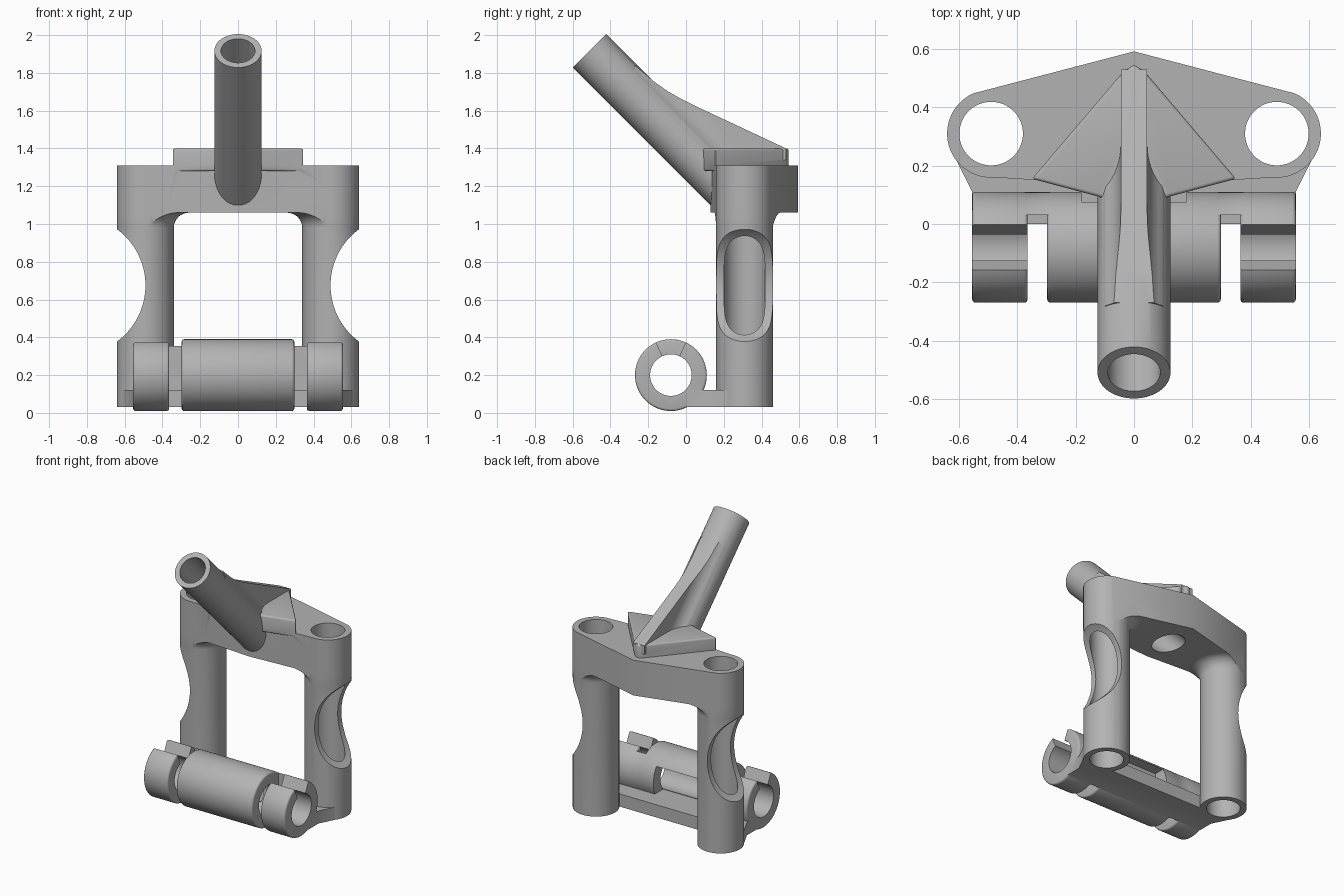
import bpy, bmesh, math
from mathutils import Matrix, Vector

cube = bpy.data.objects.get("Cube")
if cube:
    bpy.data.objects.remove(cube, do_unlink=True)

X, Y, Z = Vector((1, 0, 0)), Vector((0, 1, 0)), Vector((0, 0, 1))
steel = bpy.data.materials.new("grey_metal")
steel.use_nodes = True
GREY = (0.45, 0.45, 0.45, 1)
steel.diffuse_color = GREY
steel.node_tree.nodes["Principled BSDF"].inputs["Base Color"].default_value = GREY


def finish(name, bm, bevel=0, min_angle=60):
    """Bevel sharp edges, then turn the bmesh into an object."""
    bmesh.ops.recalc_face_normals(bm, faces=bm.faces)
    if bevel:
        sharp = [e for e in bm.edges if e.calc_face_angle(0) > math.radians(min_angle)]
        bmesh.ops.bevel(bm, geom=sharp, offset=bevel, segments=3, profile=0.5, affect='EDGES')
    mesh = bpy.data.meshes.new(name)
    bm.to_mesh(mesh)
    bm.free()
    ob = bpy.data.objects.new(name, mesh)
    bpy.context.collection.objects.link(ob)
    mesh.materials.append(steel)
    return ob


def rod(name, r, a, b, bevel=0, sides=64):
    a, b = Vector(a), Vector(b)
    bm = bmesh.new()
    turn = (b - a).to_track_quat('Z', 'Y').to_matrix().to_4x4()
    bmesh.ops.create_cone(bm, cap_ends=True, segments=sides, radius1=r, radius2=r,
                          depth=(b - a).length, matrix=Matrix.Translation((a + b) / 2) @ turn)
    return finish(name, bm, bevel)


def prism(name, pts, u, v, lo, hi, origin=(0, 0, 0), bevel=0):
    """Extrude a 2D outline drawn on the u, v axes along their normal."""
    u, v, o = Vector(u), Vector(v), Vector(origin)
    w = u.cross(v)
    bm = bmesh.new()
    ends = [[bm.verts.new(o + u * p + v * q + w * h) for p, q in pts] for h in (lo, hi)]
    for ring in ends:
        bm.faces.new(ring)
    n = len(pts)
    for i in range(n):
        j = (i + 1) % n
        bm.faces.new((ends[0][i], ends[0][j], ends[1][j], ends[1][i]))
    return finish(name, bm, bevel)


def lathe(name, profile, x, y, sides=64):
    bm = bmesh.new()
    rings = [[bm.verts.new((x + r * math.cos(math.tau * k / sides),
                            y + r * math.sin(math.tau * k / sides), z))
              for k in range(sides)] for r, z in profile]
    for a, b in zip(rings, rings[1:]):
        for k in range(sides):
            m = (k + 1) % sides
            bm.faces.new((a[k], a[m], b[m], b[k]))
    bm.faces.new(rings[0])
    bm.faces.new(rings[-1])
    return finish(name, bm)


def box(name, x0, x1, y0, y1, z0, z1):
    return prism(name, [(x0, y0), (x1, y0), (x1, y1), (x0, y1)], X, Y, z0, z1)


def combine(ob, other, operation):
    mod = ob.modifiers.new("combine", 'BOOLEAN')
    mod.operation, mod.solver, mod.object = operation, 'EXACT', other
    bpy.context.view_layer.objects.active = ob
    bpy.ops.object.modifier_apply(modifier=mod.name)
    bpy.data.objects.remove(other, do_unlink=True)


def arc(cx, cy, r, a0, a1, n):
    angles = [math.radians(a0 + (a1 - a0) * i / n) for i in range(n + 1)]
    return [(cx + r * math.cos(t), cy + r * math.sin(t)) for t in angles]


def mirrored(half):
    """Close a right-hand outline with its mirror image."""
    return half + [(-p, q) for p, q in reversed(half) if p > 0]


LEG_X, LEG_Y, LEG_R = 0.49, 0.31, 0.15
BAR_Y, BAR_Z, BAR_R, BAR_BORE = -0.08, 0.2, 0.19, 0.11

# crown plate joining the legs
crown_outline = mirrored([(0, 0.13)] + arc(LEG_X, LEG_Y, 0.151, -95, 66, 32) + [(0, 0.592)])
frame = prism("frame", crown_outline, X, Y, 1.06, 1.31)

# legs with flared tops kept inside the crown outline
for s in (-1, 1):
    flare = [(LEG_R, 0.03)] + [(0.23 + p, q) for p, q in arc(0, 0.98, 0.08, 180, 90, 8)] + [(0.23, 1.2)]
    flare = [(LEG_R, 0.03)] + arc(0.23, 0.98, 0.08, 180, 90, 8) + [(0.23, 1.2)]
    leg = lathe("leg", flare, s * LEG_X, LEG_Y)
    combine(leg, prism("outline", crown_outline, X, Y, 0, 1.25), 'INTERSECT')
    combine(frame, leg, 'UNION')

# triangular pad under the gusset
pad = mirrored([(0, 0.05), (0.125, 0.095), (0.35, 0.155), (0.035, 0.525), (0, 0.547)])
combine(frame, prism("pad", pad, X, Y, 1.28, 1.4, bevel=0.012), 'UNION')

# slanted tube, trimmed level with the crown underside
top, low = Vector((0, -0.51, 1.917)), Vector((0, 0.6, 0.807))
tube = rod("tube", 0.125, top, low)
combine(tube, box("trim", -1, 1, -1, 1, 0, 1.063), 'DIFFERENCE')
combine(frame, tube, 'UNION')

# gusset fin blended into the tube
up = Vector((0, 1, 1)).normalized()
section = mirrored([(0, 0.02), (0.123, 0.02)] + arc(0.175, 0.19, 0.13, 233, 180, 8) + [(0.045, 0.45), (0, 0.45)])
fin = prism("fin", section, X, up, -0.9, 0.9, origin=(0, 0.1, 1.307))
side = [(-0.27, 1.84), (-0.17, 1.755), (-0.1, 1.705), (-0.03, 1.665), (0.06, 1.62), (0.53, 1.4),
        (0.53, 1.34), (0.06, 1.34), (-0.31, 1.71)]
combine(fin, prism("side", side, Y, Z, -0.2, 0.2), 'INTERSECT')
combine(frame, fin, 'UNION')

# base plate between the feet
base = mirrored([(0, 0), (0.555, 0), (0.555, 0.11), (0.61, 0.22), (0, 0.22)])
combine(frame, prism("base", base, X, Y, 0.03, 0.12), 'UNION')

# hinge barrel, two open clips and the web behind the gaps
web = arc(BAR_Y, BAR_Z, BAR_R - 0.001, -54, 54, 24)
combine(frame, prism("web", web, Y, Z, -0.5, 0.5), 'UNION')
for x0, x1 in ((-0.298, 0.298), (-0.555, -0.365), (0.365, 0.555)):
    part = rod("barrel", BAR_R, (x0, BAR_Y, BAR_Z), (x1, BAR_Y, BAR_Z), bevel=0.012)
    combine(frame, part, 'UNION')
combine(frame, rod("barrel_bore", BAR_BORE, (-1, BAR_Y, BAR_Z), (1, BAR_Y, BAR_Z)), 'DIFFERENCE')
wedge = [(-0.12, 0.29), (-0.04, 0.29), (0.02, 0.42), (-0.18, 0.42)]
for x0, x1 in ((-0.7, -0.34), (0.34, 0.7)):
    combine(frame, prism("clip_slot", wedge, Y, Z, x0, x1), 'DIFFERENCE')
combine(frame, box("barrel_window", -0.18, 0.18, 0.0, 0.14, 0.12, 0.31), 'DIFFERENCE')

# leg bores, side scallops and the tube bore
for s in (-1, 1):
    x = s * LEG_X
    combine(frame, rod("bore", 0.109, (x, LEG_Y, -0.1), (x, LEG_Y, 1.5)), 'DIFFERENCE')
    x = s * 0.859
    combine(frame, rod("scallop", 0.369, (x, 0, 0.675), (x, 0.6, 0.675), sides=128), 'DIFFERENCE')
down = (low - top).normalized()
combine(frame, rod("tube_bore", 0.09, top - down * 0.1, top + down * 1.45), 'DIFFERENCE')

# smooth shading with crisp edges
bpy.ops.object.select_all(action='DESELECT')
frame.select_set(True)
bpy.context.view_layer.objects.active = frame
bpy.ops.object.shade_smooth_by_angle(angle=math.radians(32))
